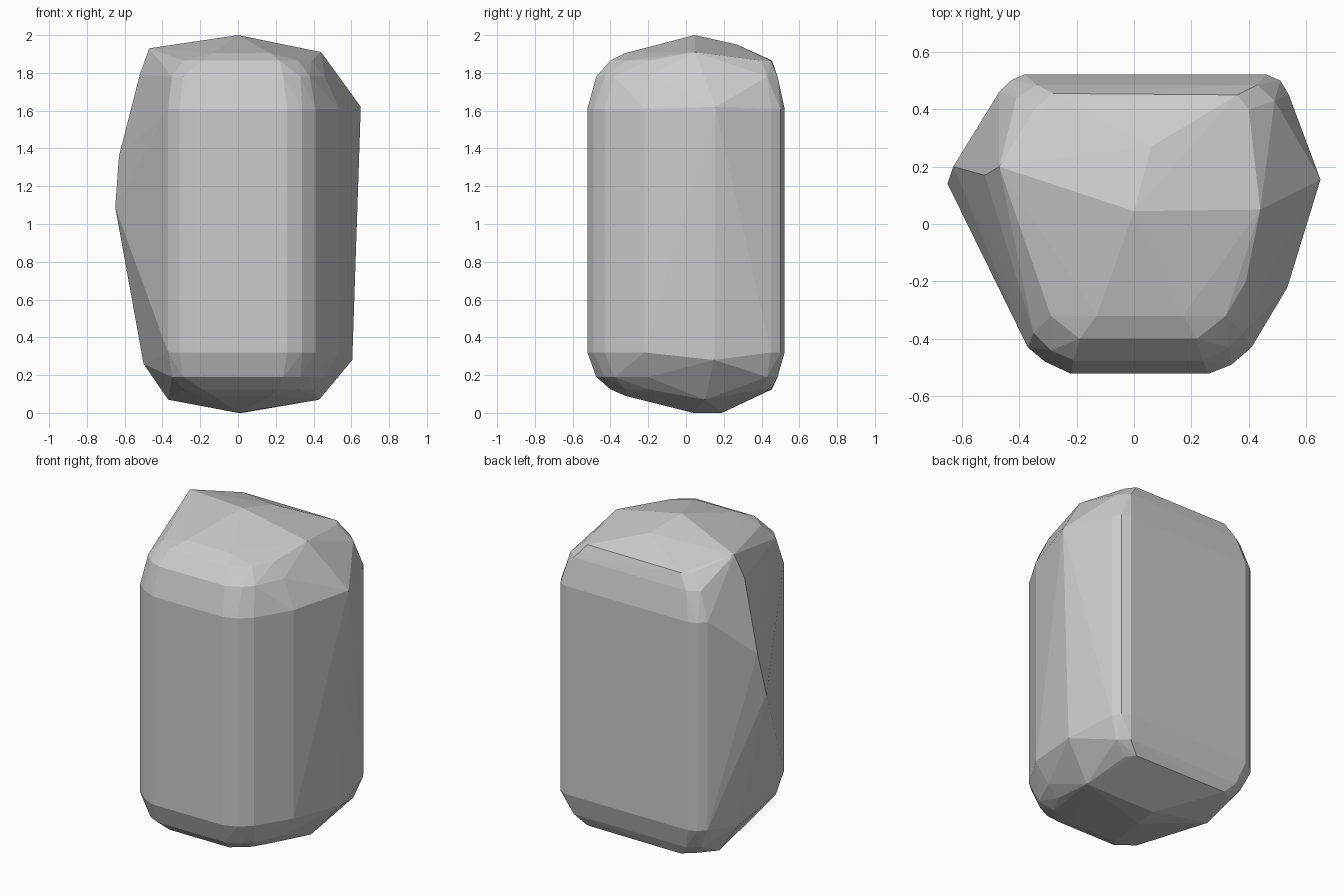
import bpy
import bmesh

# Plan outlines: the straight body and two smaller rings that round off each end
body = [(-.22, -.522), (.26, -.522), (.34, -.49), (.41, -.43), (.535, -.22),
        (.54, .45), (.51, .50), (.46, .522), (-.38, .522), (-.43, .50),
        (-.47, .46), (-.37, -.43), (-.31, -.48)]
shoulder = [(-.21, -.475), (.24, -.475), (.33, -.43), (.38, -.38), (.46, -.2),
            (.49, .43), (.43, .485), (-.34, .485), (-.41, .44), (-.35, -.38),
            (-.29, -.44)]
cap = [(-.19, -.40), (.22, -.40), (.32, -.32), (.39, -.2), (.40, .40),
       (.36, .45), (-.28, .455), (-.34, .41), (-.29, -.32)]

points = []
for ring, low, high in ((body, .32, 1.61), (shoulder, .19, 1.78), (cap, .125, 1.865)):
    for x, y in ring:
        points += [(x, y, low), (x, y, high)]

# Front edges of the domed ends
points += [(-.13, -.32, 1.905), (.17, -.32, 1.905), (-.13, -.32, .09), (.17, -.32, .09)]
# Top and bottom peaks
points += [(0, .045, 2), (.06, .27, 1.95), (.44, .05, 1.91), (-.47, .20, 1.93),
           (0, .04, 0), (.02, .19, 0), (.43, .10, .07), (-.37, .20, .07)]
# Side ridges
points += [(.65, .155, 1.62), (.605, .15, .28),
           (-.65, .14, 1.09), (-.63, .20, 1.36), (-.52, .17, 1.79), (-.50, .20, .26)]

# Faceted stone: hull around the points
bm = bmesh.new()
for p in points:
    bm.verts.new(p)
res = bmesh.ops.convex_hull(bm, input=bm.verts[:])
loose = [v for v in bm.verts if not v.link_faces]
bmesh.ops.delete(bm, geom=loose, context='VERTS')
bmesh.ops.dissolve_limit(bm, angle_limit=.01, verts=bm.verts[:], edges=bm.edges[:])
bmesh.ops.recalc_face_normals(bm, faces=bm.faces[:])
mesh = bpy.data.meshes.new("stone")
bm.to_mesh(mesh)
bm.free()
bpy.context.collection.objects.link(bpy.data.objects.new("stone", mesh))
